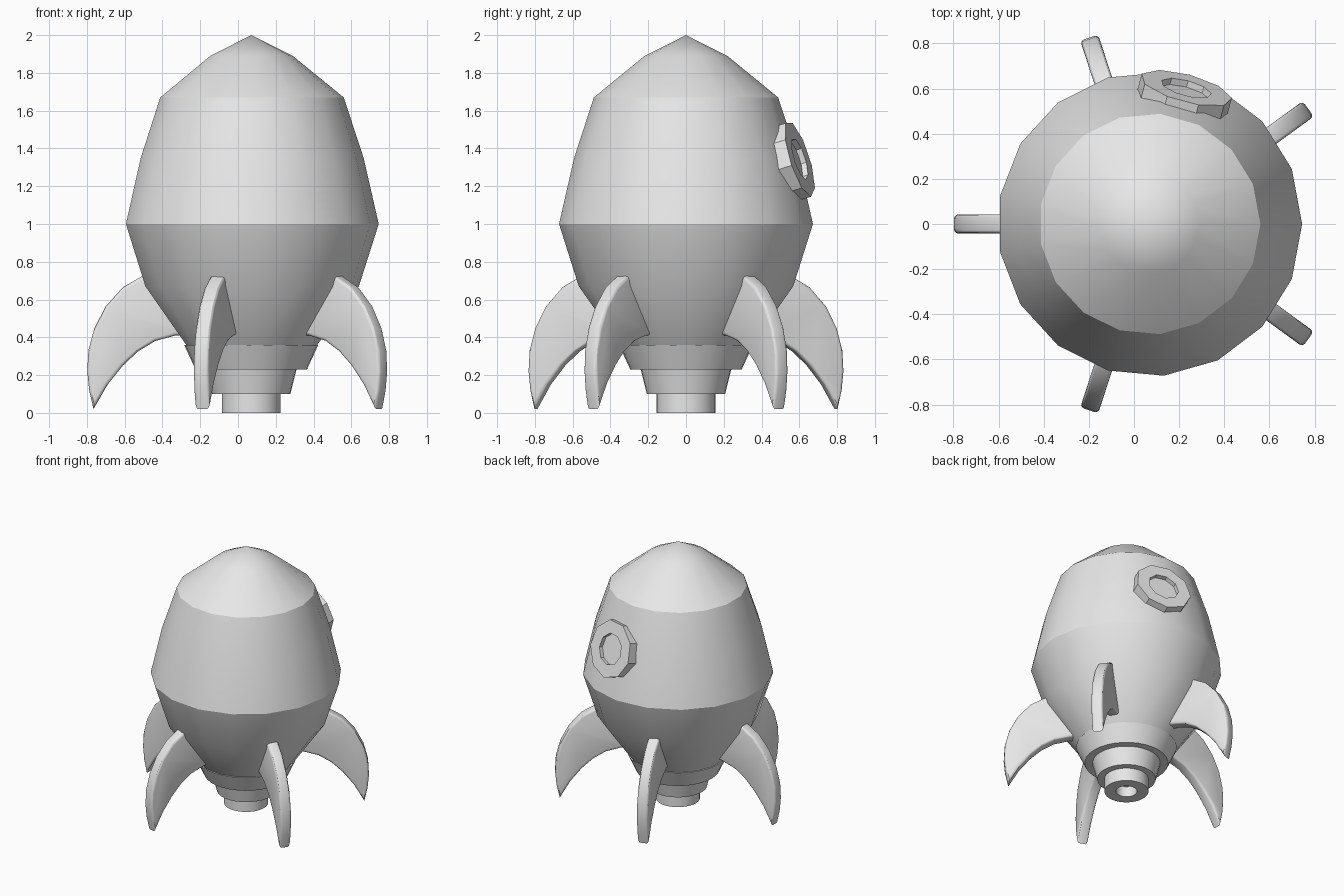
import bpy, bmesh
from math import cos, sin, pi, radians
from mathutils import Matrix, Vector

if "Cube" in bpy.data.objects:
    bpy.data.objects.remove(bpy.data.objects["Cube"])

AXIS = Vector((0.07, 0, 0))   # centre line of the hull

grey = bpy.data.materials.new("plain grey")
grey.use_nodes = True
COLOUR = (0.8, 0.8, 0.8, 1)
grey.diffuse_color = COLOUR
grey.node_tree.nodes["Principled BSDF"].inputs["Base Color"].default_value = COLOUR


def finish(name, bm, matrix):
    """Turn a bmesh into a placed, shaded object."""
    bmesh.ops.recalc_face_normals(bm, faces=bm.faces)
    mesh = bpy.data.meshes.new(name)
    bm.to_mesh(mesh)
    bm.free()
    mesh.materials.append(grey)
    obj = bpy.data.objects.new(name, mesh)
    bpy.context.collection.objects.link(obj)
    obj.matrix_world = matrix
    bpy.ops.object.select_all(action='DESELECT')
    obj.select_set(True)
    bpy.context.view_layer.objects.active = obj
    bpy.ops.object.shade_smooth_by_angle(angle=radians(30))
    return obj


def lathe(name, profile, sides, matrix):
    """Revolve (radius, height) points around z; zero radius closes to a point."""
    bm = bmesh.new()
    rings = []
    for r, z in profile:
        if r == 0:
            rings.append([bm.verts.new((0, 0, z))] * sides)
        else:
            rings.append([bm.verts.new((r * cos(2 * pi * i / sides),
                                        r * sin(2 * pi * i / sides), z))
                          for i in range(sides)])
    for a, b in zip(rings, rings[1:]):
        for i in range(sides):
            j = (i + 1) % sides
            bm.faces.new(list(dict.fromkeys((a[i], a[j], b[j], b[i]))))
    return finish(name, bm, matrix)


base = Matrix.Translation(AXIS)

# Hull with pointed nose
lathe("hull", [(0, 0.36), (0.35, 0.36), (0.57, 0.67), (0.675, 1.0), (0.595, 1.35),
               (0.49, 1.67), (0.22, 1.89), (0, 2.0)], 17, base)

# Stepped engine with a hollow nozzle
lathe("engine_collar", [(0, 0.37), (0.355, 0.36), (0.295, 0.23), (0, 0.23)], 32, base)
lathe("engine_step", [(0, 0.24), (0.24, 0.23), (0.207, 0.10), (0, 0.10)], 32, base)
lathe("nozzle", [(0, 0.11), (0.156, 0.11), (0.156, 0), (0.075, 0),
                 (0.075, 0.08), (0, 0.08)], 32, base)

# Porthole frame with a recessed pane, leaning with the hull
porthole = (base @ Matrix.Rotation(radians(75), 4, 'Z')
            @ Matrix.Translation((0.59, 0, 1.335))
            @ Matrix.Rotation(radians(90 - 17), 4, 'Y'))
lathe("porthole", [(0, -0.04), (0.21, -0.04), (0.21, 0.035), (0.115, 0.035),
                   (0.115, 0.005), (0, 0.005)], 9, porthole)

# Five curved fins with softened edges
FIN = [(0.40, 0.72), (0.575, 0.725), (0.68, 0.665), (0.77, 0.565), (0.83, 0.45),
       (0.862, 0.33), (0.868, 0.22), (0.858, 0.12), (0.835, 0.02), (0.76, 0.15),
       (0.68, 0.25), (0.60, 0.325), (0.51, 0.38), (0.40, 0.41), (0.30, 0.41)]
HALF = 0.042
for k in range(5):
    bm = bmesh.new()
    face = bm.faces.new([bm.verts.new((r, -HALF, z)) for r, z in FIN])
    side = bmesh.ops.extrude_face_region(bm, geom=[face])
    moved = [v for v in side["geom"] if isinstance(v, bmesh.types.BMVert)]
    bmesh.ops.translate(bm, verts=moved, vec=(0, 2 * HALF, 0))
    bmesh.ops.recalc_face_normals(bm, faces=bm.faces)
    rims = [e for e in bm.edges if abs(e.verts[0].co.y - e.verts[1].co.y) < 0.001]
    bmesh.ops.bevel(bm, geom=rims, offset=0.018, segments=3, profile=0.5,
                    affect='EDGES', clamp_overlap=True)
    finish("fin_%d" % (k + 1), bm,
           base @ Matrix.Rotation(pi + 2 * pi * k / 5, 4, 'Z'))
